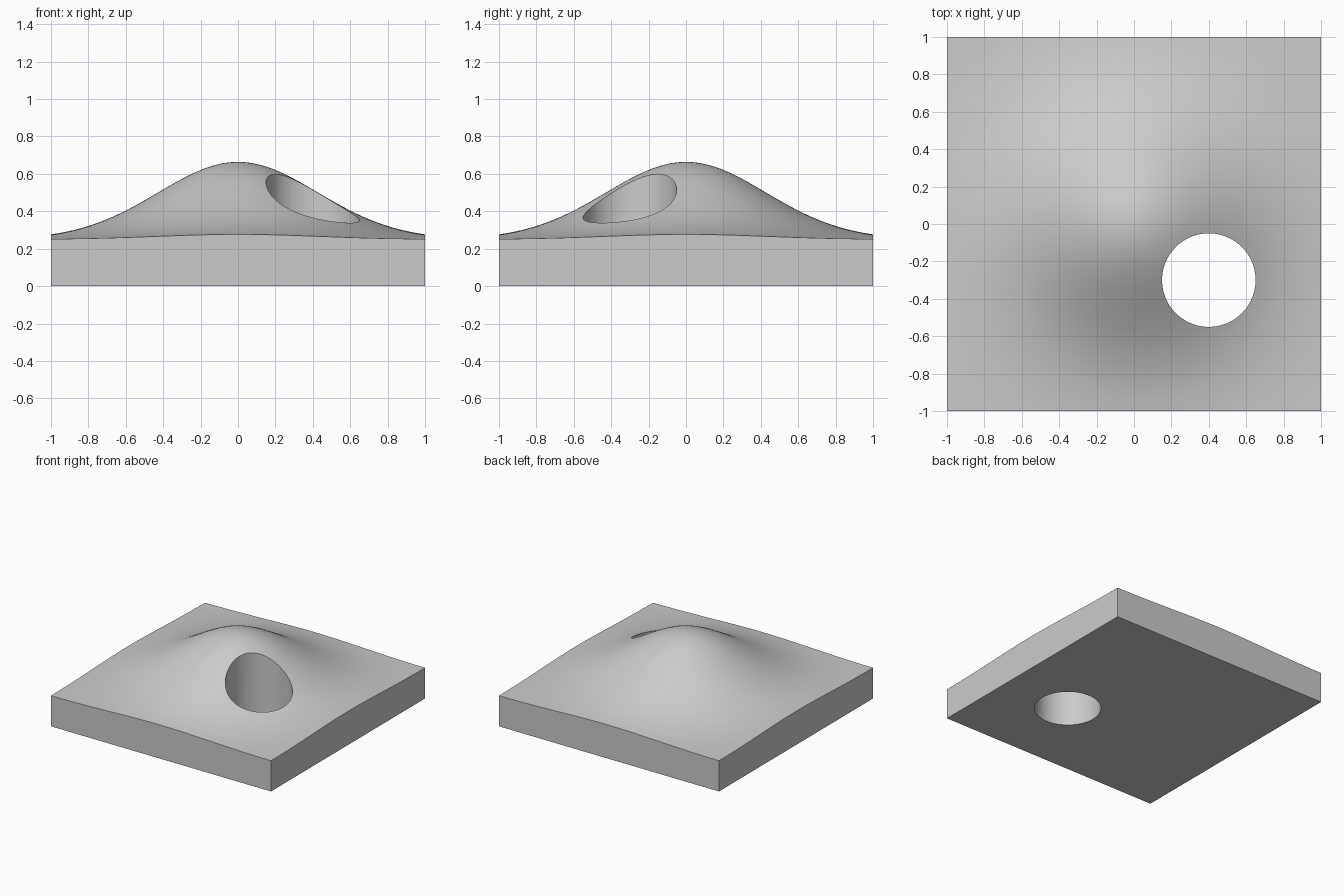
import bpy, bmesh, math

default = bpy.data.objects.get("Cube")
if default:
    bpy.data.objects.remove(default, do_unlink=True)

BASE, PEAK, FALLOFF = 0.25, 0.414, 2.75
HOLE_X, HOLE_Y, HOLE_R = 0.4, -0.3, 0.25

grey = bpy.data.materials.new("plain grey")
grey.use_nodes = True
colour = (0.6, 0.6, 0.6, 1)
grey.diffuse_color = colour
for node in grey.node_tree.nodes:
    if node.type == 'BSDF_PRINCIPLED':
        node.inputs["Base Color"].default_value = colour


def make_object(name, bm):
    bmesh.ops.recalc_face_normals(bm, faces=bm.faces[:])
    mesh = bpy.data.meshes.new(name)
    bm.to_mesh(mesh)
    bm.free()
    mesh.materials.append(grey)
    obj = bpy.data.objects.new(name, mesh)
    bpy.context.collection.objects.link(obj)
    return obj


# Square block with a bell-shaped hill on top
bm = bmesh.new()
bmesh.ops.create_grid(bm, x_segments=80, y_segments=80, size=1)
for v in bm.verts:
    v.co.z = BASE + PEAK * math.exp(-FALLOFF * (v.co.x ** 2 + v.co.y ** 2))
rim = [e for e in bm.edges if e.is_boundary]
walls = bmesh.ops.extrude_edge_only(bm, edges=rim)["geom"]
for v in walls:
    if isinstance(v, bmesh.types.BMVert):
        v.co.z = 0
bmesh.ops.contextual_create(bm, geom=[e for e in walls
                                      if isinstance(e, bmesh.types.BMEdge) and e.is_boundary])
block = make_object("hill_block", bm)

# Round vertical hole through the hillside
bm = bmesh.new()
bmesh.ops.create_cone(bm, cap_ends=True, segments=96, radius1=HOLE_R, radius2=HOLE_R, depth=3)
cutter = make_object("hole_cutter", bm)
cutter.location = (HOLE_X, HOLE_Y, 0.3)
cutter.hide_render = True

cut = block.modifiers.new("hole", 'BOOLEAN')
cut.operation = 'DIFFERENCE'
cut.solver = 'EXACT'
cut.object = cutter

bpy.ops.object.select_all(action='DESELECT')
block.select_set(True)
bpy.context.view_layer.objects.active = block
bpy.context.view_layer.update()
bpy.ops.object.modifier_apply(modifier=cut.name)
bpy.data.objects.remove(cutter, do_unlink=True)

# Smooth hill and bore, crisp outer edges
bpy.ops.object.shade_smooth_by_angle(angle=math.radians(20))
